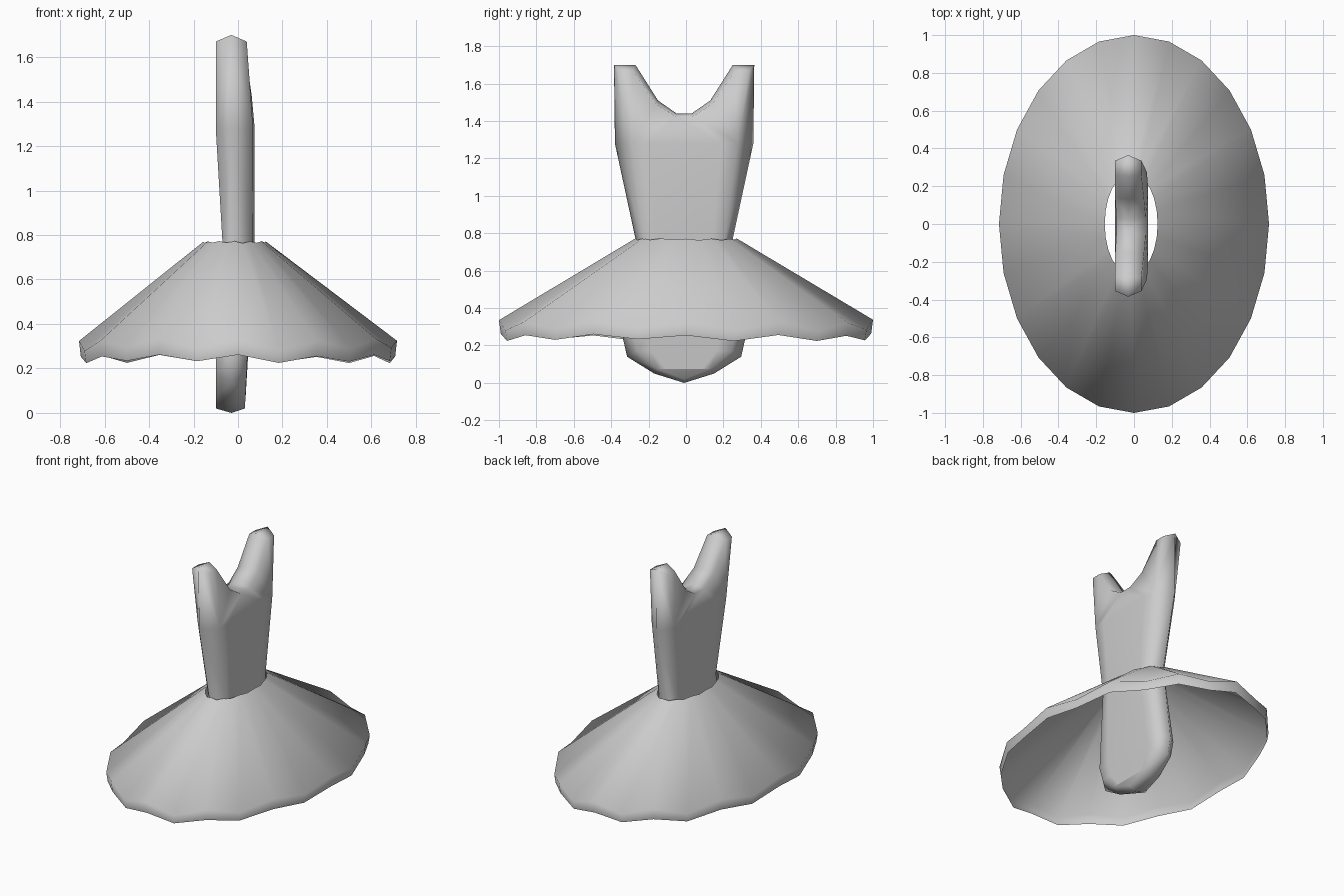
import bpy, bmesh, math, random

random.seed(4)
if "Cube" in bpy.data.objects:
    bpy.data.objects.remove(bpy.data.objects["Cube"])

grey = bpy.data.materials.new("soft grey fabric")
grey.use_nodes = True
COLOUR = (0.6, 0.6, 0.6, 1)
grey.diffuse_color = COLOUR
grey.node_tree.nodes["Principled BSDF"].inputs["Base Color"].default_value = COLOUR


def finish(bm, name, angle):
    """Turn a bmesh into a smooth shaded object."""
    mesh = bpy.data.meshes.new(name)
    bm.to_mesh(mesh)
    bm.free()
    mesh.materials.append(grey)
    obj = bpy.data.objects.new(name, mesh)
    bpy.context.collection.objects.link(obj)
    bpy.ops.object.select_all(action='DESELECT')
    obj.select_set(True)
    bpy.context.view_layer.objects.active = obj
    bpy.ops.object.shade_smooth_by_angle(angle=math.radians(angle))


def depth(z, table):
    """Interpolate the panel position at a height."""
    for (z0, x0), (z1, x1) in zip(table, table[1:]):
        if z <= z1:
            return x0 + (x1 - x0) * (z - z0) / (z1 - z0)
    return table[-1][1]


# Bodice: half outline from crotch to neckline (rim y, z, panel y, z)
HALF = [(0.0, 0.0, 0.0, 0.02), (0.16, 0.05, 0.14, 0.075), (0.305, 0.14, 0.25, 0.17),
        (0.33, 0.25, 0.275, 0.26), (0.26, 0.77, 0.215, 0.77), (0.37, 1.28, 0.285, 1.28),
        (0.375, 1.70, 0.345, 1.67), (0.26, 1.70, 0.275, 1.67),
        (0.14, 1.51, 0.15, 1.49), (0.04, 1.44, 0.045, 1.425)]
# Panel positions at the sides and in the middle, by height
LEFT = ([(0, 0.03), (0.25, 0.042), (0.77, 0.065), (1.28, 0.068), (1.7, 0.037)],
        [(0, 0.03), (0.25, 0.045), (0.77, 0.075), (1.28, 0.075), (1.7, 0.037)])
RIGHT = ([(0, -0.10), (0.25, -0.10), (0.77, -0.07), (1.28, -0.10), (1.7, -0.10)],
         [(0, -0.10), (0.25, -0.10), (0.77, -0.07), (1.28, -0.09), (1.7, -0.10)])
MID_X, MID_Y = -0.03, -0.01
bm = bmesh.new()


def ring(place):
    """Both mirrored halves, sharing the crotch point."""
    a = [bm.verts.new(place(1, p)) for p in HALF]
    b = [a[0]] + [bm.verts.new(place(-1, p)) for p in HALF[1:]]
    return a, b


rim = ring(lambda s, p: (MID_X, MID_Y + s * p[0], p[1]))
for sides, middle in (LEFT, RIGHT):
    a, b = ring(lambda s, p: (depth(p[3], middle if p[2] < 0.1 else sides),
                              MID_Y + s * p[2], p[3]))
    # inner columns shape the curve of the torso
    m, n = [[bm.verts.new((depth(p[3], middle), MID_Y + s * 0.7 * p[2], p[3]))
             for p in HALF[1:6]] for s in (1, -1)]
    bm.faces.new((a[0], a[1], m[0], n[0], b[1]))
    for i in range(4):
        bm.faces.new((m[i], m[i + 1], n[i + 1], n[i]))
    bm.faces.new((m[4], a[9], b[9], n[4]))
    # straps and rounded edge
    for h, r, c in ((a, rim[0], m), (b, rim[1], n)):
        for i in range(4):
            bm.faces.new((h[i + 1], h[i + 2], c[i + 1], c[i]))
        bm.faces.new((h[5], h[8], h[9], c[4]))
        bm.faces.new((h[5], h[6], h[7], h[8]))
        for i in range(9):
            bm.faces.new((h[i], h[i + 1], r[i + 1], r[i]))
    bm.faces.new((a[9], b[9], rim[1][9], rim[0][9]))
bmesh.ops.recalc_face_normals(bm, faces=bm.faces)
finish(bm, "bodice", 85)

# Skirt: open pleated cone with a scalloped, turned-down hem
SIDES = 24
bm = bmesh.new()
rings = [[], [], []]
for i in range(SIDES):
    a = 2 * math.pi * i / SIDES
    c, s = math.cos(a), math.sin(a)
    wave = (0.018 if i % 2 == 0 else -0.018) + random.uniform(-0.008, 0.008)
    for loop, (rx, ry, z, sway) in zip(rings, ((0.14, 0.27, 0.768, 0.2),
                                               (0.715, 1.0, 0.308, 1.2),
                                               (0.707, 0.99, 0.243, 0.8))):
        x = -0.015 * (z > 0.7) + rx * c
        loop.append(bm.verts.new((x, ry * s, z + wave * sway)))
for low, high in zip(rings[1:], rings):
    for i in range(SIDES):
        j = (i + 1) % SIDES
        bm.faces.new((low[i], low[j], high[j], high[i]))
finish(bm, "skirt", 80)
